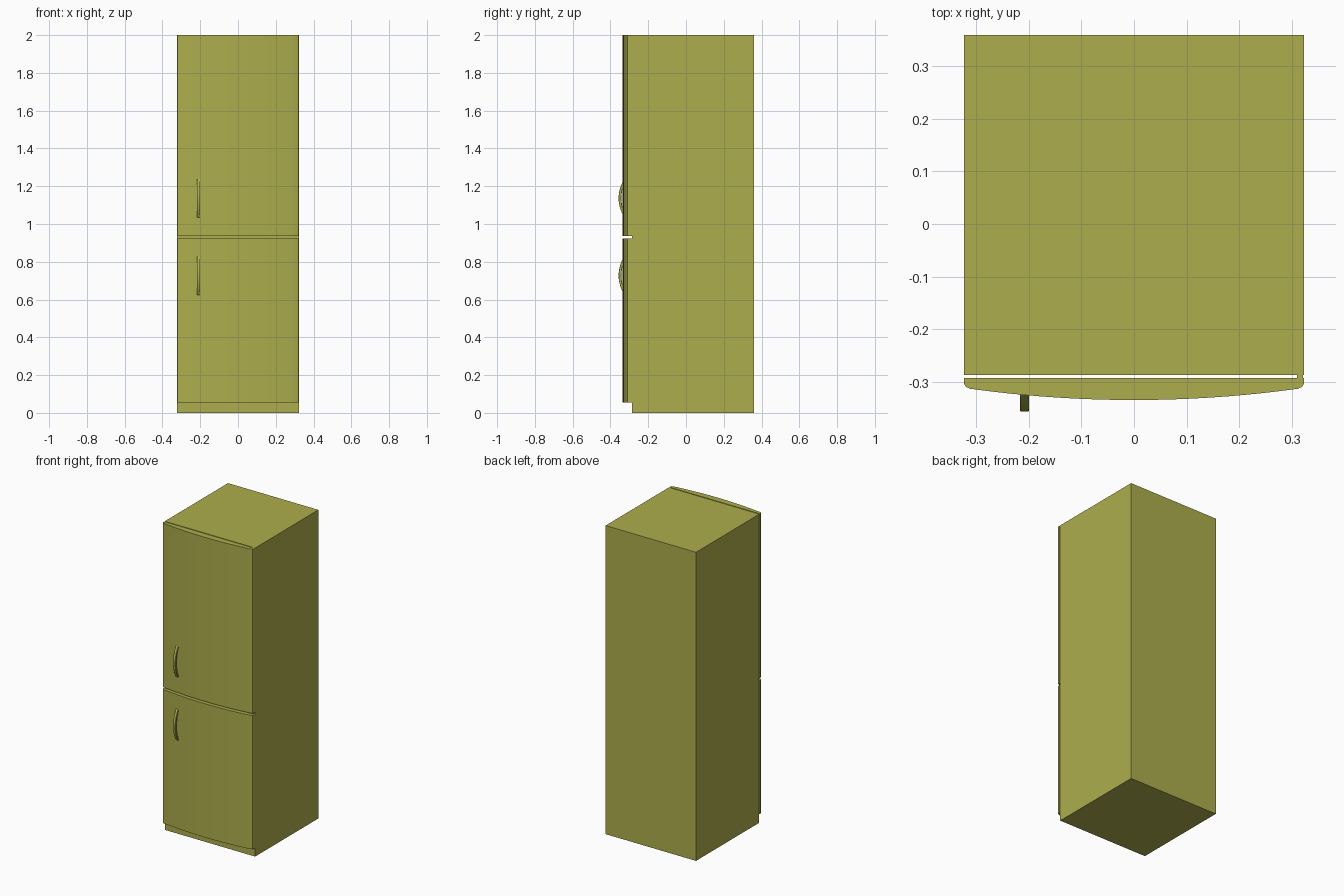
import bpy, bmesh, math

if "Cube" in bpy.data.objects:
    bpy.data.objects.remove(bpy.data.objects["Cube"])

mat = bpy.data.materials.new("olive_enamel")
mat.diffuse_color = (0.42, 0.42, 0.075, 1)
mat.use_nodes = True
mat.node_tree.nodes["Principled BSDF"].inputs["Base Color"].default_value = mat.diffuse_color


def prism(name, profile, offset, smooth=False):
    """Extrude a closed planar profile of 3D points along offset."""
    bm = bmesh.new()
    face = bm.faces.new([bm.verts.new(p) for p in profile])
    ext = bmesh.ops.extrude_face_region(bm, geom=[face])["geom"]
    bmesh.ops.translate(bm, vec=offset,
                        verts=[v for v in ext if isinstance(v, bmesh.types.BMVert)])
    bmesh.ops.recalc_face_normals(bm, faces=bm.faces)
    mesh = bpy.data.meshes.new(name)
    bm.to_mesh(mesh)
    bm.free()
    mesh.materials.append(mat)
    ob = bpy.data.objects.new(name, mesh)
    bpy.context.collection.objects.link(ob)
    if smooth:
        bpy.ops.object.select_all(action='DESELECT')
        bpy.context.view_layer.objects.active = ob
        ob.select_set(True)
        bpy.ops.object.shade_smooth_by_angle(angle=math.radians(30))
    return ob


def box(name, x0, x1, y0, y1, z0, z1):
    return prism(name, [(x0, y0, z0), (x1, y0, z0), (x1, y1, z0), (x0, y1, z0)],
                 (0, 0, z1 - z0))


def door(name, z0, z1):
    # Bowed front with small rounded corners and a flat back
    front = []
    for i in range(25):
        x = -0.312 + 0.624 * i / 24
        front.append((x, -0.335 + 0.22 * x * x, z0))
    left = [(-0.324, -0.293, z0), (-0.324, -0.303, z0), (-0.320, -0.310, z0)]
    right = [(-x, y, z) for x, y, z in reversed(left)]
    prism(name, left + front + right, (0, 0, z1 - z0), True)


def handle(name, zc):
    # Bowed bar whose ends sink into the door
    n, half = 16, 0.103

    def arc(base, depth, h):
        return [(-0.217, base - depth * (1 - t * t), zc + h * t)
                for t in [-1 + 2 * i / n for i in range(n + 1)]]
    outer = arc(-0.326, 0.031, half)
    inner = arc(-0.320, 0.022, half - 0.008)
    ob = prism(name, outer + inner[::-1], (0.017, 0, 0), True)
    bev = ob.modifiers.new("soft_edges", 'BEVEL')
    bev.width, bev.segments = 0.002, 2
    bev.limit_method = 'ANGLE'
    bev.angle_limit = math.radians(50)


# Cabinet
box("cabinet", -0.324, 0.324, -0.287, 0.36, 0, 2)

# Doors, hinge strips and handles
for part, z0, z1, zh in (("freezer", 0.055, 0.922, 0.727),
                         ("fridge", 0.936, 2.0, 1.137)):
    door(part + "_door", z0, z1)
    box(part + "_hinge_strip", 0.31, 0.322, -0.294, -0.286, z0, z1)
    handle(part + "_handle", zh)
